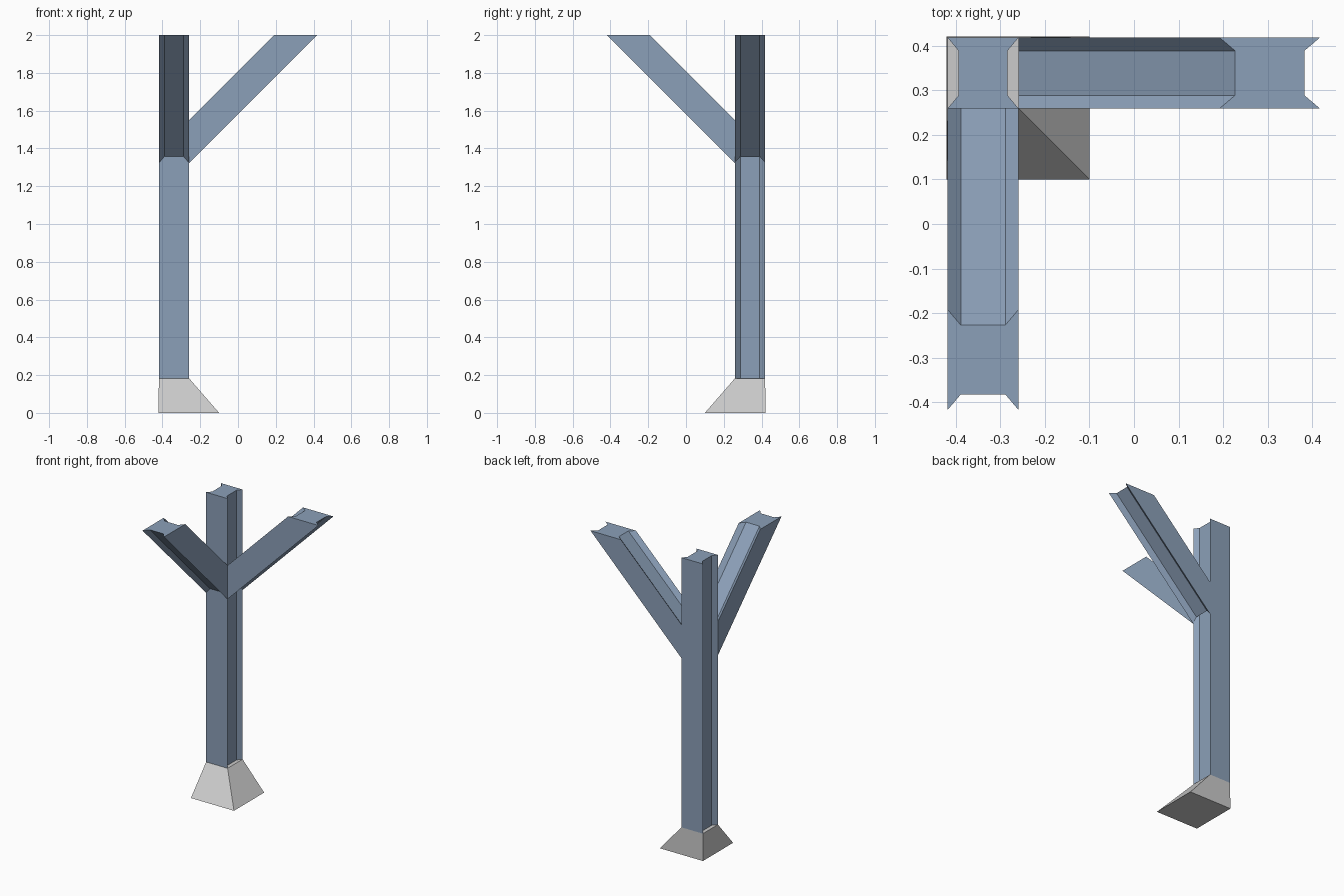
import bpy

if "Cube" in bpy.data.objects:
    bpy.data.objects.remove(bpy.data.objects["Cube"])

LO, HI, TIP = 0.259, 0.419, 0.418     # post faces and brace tip
CHAMFER, DEPTH = 0.03, 0.025          # groove shape
SLANT = 2 ** 0.5                      # 45 degree brace cut flat at the top

steel = bpy.data.materials.new("blue_steel")
steel.diffuse_color = (0.26, 0.35, 0.48, 1)
steel.use_nodes = True
steel.node_tree.nodes["Principled BSDF"].inputs["Base Color"].default_value = steel.diffuse_color


def grooved(a0, a1, depth):
    """Section (a, b): grooves cut into both a sides, b runs LO to HI."""
    b0, b1 = LO + CHAMFER, HI - CHAMFER
    return [(a0, LO), (a1, LO), (a1 - depth, b0), (a1 - depth, b1),
            (a1, HI), (a0, HI), (a0 + depth, b1), (a0 + depth, b0)]


def loft(name, bottom, top, mat=None):
    """Skin two matching outlines and cap both ends."""
    n = len(bottom)
    faces = [tuple(reversed(range(n))), tuple(range(n, 2 * n))]
    faces += [(i, (i + 1) % n, n + (i + 1) % n, n + i) for i in range(n)]
    mesh = bpy.data.meshes.new(name)
    mesh.from_pydata(bottom + top, [], faces)
    if mat:
        mesh.materials.append(mat)
    obj = bpy.data.objects.new(name, mesh)
    bpy.context.collection.objects.link(obj)
    return obj


# upright post
section = grooved(-HI, -LO, DEPTH)
loft("post", [(x, y, 0.18) for x, y in section],
     [(x, y, 2) for x, y in section], steel)

# diagonal braces, the front one is the side one mirrored about x = -y
section = grooved(TIP - (HI - LO) * SLANT, TIP, DEPTH * SLANT)
foot = [(-LO, y, 2 - (x + LO)) for x, y in section]
head = [(x, y, 2) for x, y in section]
loft("side_brace", foot, head, steel)


def swap(points):
    return [(-y, -x, z) for x, y, z in reversed(points)]


loft("front_brace", swap(foot), swap(head), steel)


# tapered corner footing
def square(outer, inner, z):
    return [(-outer, inner, z), (-inner, inner, z),
            (-inner, outer, z), (-outer, outer, z)]


loft("footing", square(0.421, 0.10, 0), square(HI, LO, 0.183))
